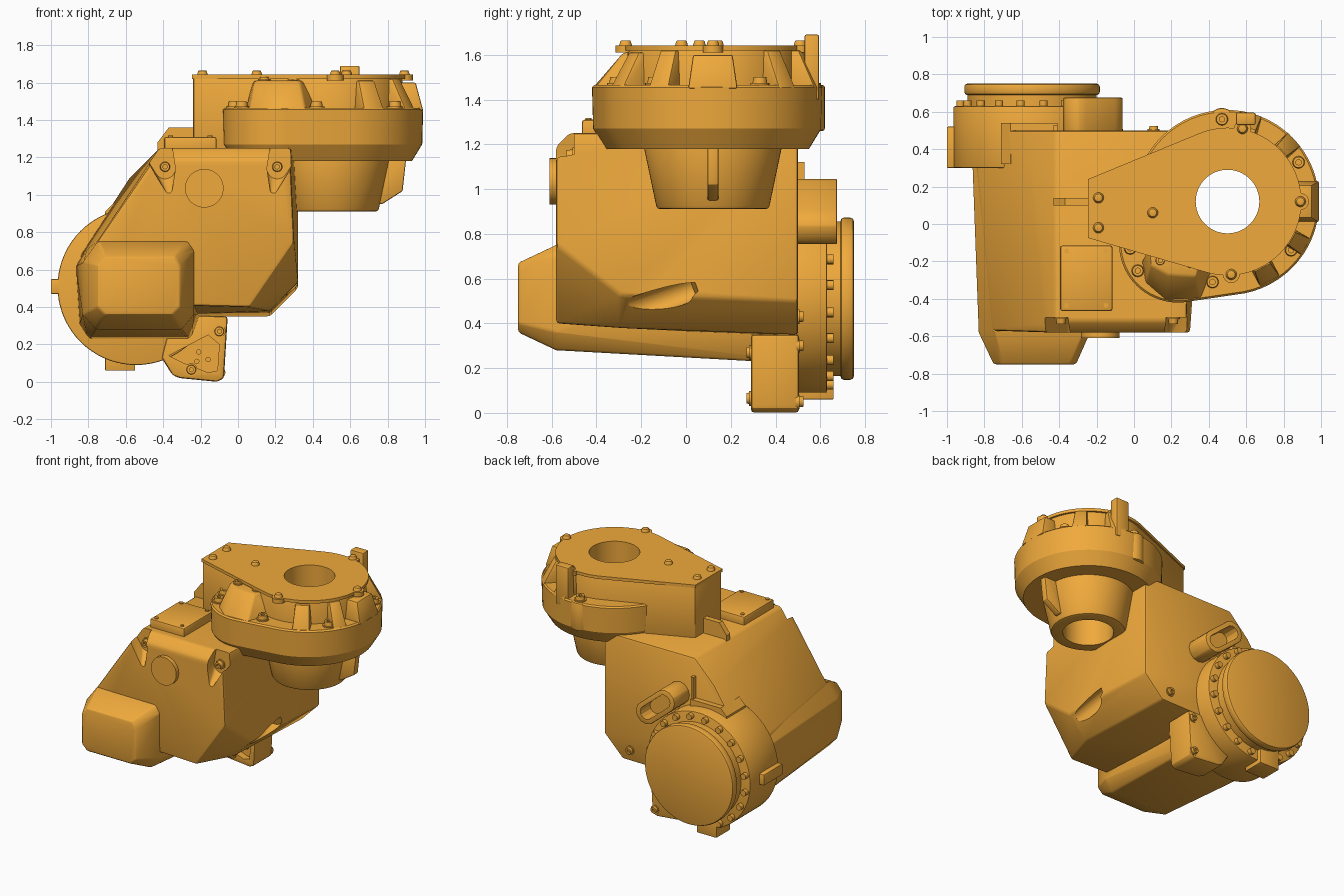
import bpy, bmesh, math
from mathutils import Vector

paint = bpy.data.materials.new("orange_paint")
paint.diffuse_color = (0.87, 0.40, 0.045, 1)


def finish(name, bm, bevel=0.0, seg=2):
    bmesh.ops.recalc_face_normals(bm, faces=bm.faces)
    me = bpy.data.meshes.new(name)
    bm.to_mesh(me)
    bm.free()
    me.materials.append(paint)
    ob = bpy.data.objects.new(name, me)
    bpy.context.collection.objects.link(ob)
    if bevel:
        m = ob.modifiers.new("bevel", 'BEVEL')
        m.width, m.segments, m.limit_method = bevel, seg, 'ANGLE'
        m.angle_limit = math.radians(30)
        apply(ob, m)
    return ob


def apply(ob, m):
    bpy.context.view_layer.objects.active = ob
    bpy.ops.object.modifier_apply(modifier=m.name)


def hull(name, pts, bevel=0.0):
    bm = bmesh.new()
    for p in pts:
        bm.verts.new(p)
    r = bmesh.ops.convex_hull(bm, input=bm.verts)
    junk = {g for g in r['geom_interior'] + r['geom_unused'] if isinstance(g, bmesh.types.BMVert)}
    bmesh.ops.delete(bm, geom=list(junk), context='VERTS')
    bmesh.ops.dissolve_limit(bm, angle_limit=0.015, verts=bm.verts, edges=bm.edges)
    return finish(name, bm, bevel)


def box(name, x, y, z, bevel=0.0):
    return hull(name, [(a, b, c) for a in x for b in y for c in z], bevel)


def prism(name, outline, y0, y1, bevel=0.0):
    return hull(name, [(x, y, z) for x, z in outline for y in (y0, y1)], bevel)


def cyl(name, p0, p1, r0, r1=None, n=48, bevel=0.0):
    p0, p1 = Vector(p0), Vector(p1)
    d = p1 - p0
    bm = bmesh.new()
    bmesh.ops.create_cone(bm, cap_ends=True, segments=n, radius1=r0,
                          radius2=r0 if r1 is None else r1, depth=d.length)
    rot = d.to_track_quat('Z', 'Y').to_matrix().to_4x4()
    bmesh.ops.transform(bm, matrix=rot, verts=bm.verts)
    bmesh.ops.translate(bm, vec=(p0 + p1) / 2, verts=bm.verts)
    return finish(name, bm, bevel)


def circle(x, y, r, n=64):
    return [(x + r * math.cos(i * math.tau / n), y + r * math.sin(i * math.tau / n)) for i in range(n)]


def cut(ob, cutter):
    m = ob.modifiers.new("cut", 'BOOLEAN')
    m.operation, m.object, m.solver = 'DIFFERENCE', cutter, 'EXACT'
    apply(ob, m)
    bpy.data.objects.remove(cutter)


def bolt(p, axis, r=0.03, h=0.035):
    p, a = Vector(p), Vector(axis)
    cyl("bolt_washer", p - a * 0.01, p + a * 0.008, r * 1.25, n=20)
    head = cyl("bolt_head", p, p + a * h, r, r * 0.85, n=20)
    cut(head, cyl("socket", p + a * h * 0.5, p + a * h * 1.5, r * 0.45, n=6))


# main arm body with faceted lower corner
body = hull("arm_body", [
    (-0.42, -0.52, 1.25), (0.28, -0.52, 1.25), (-0.45, -0.58, 1.19), (0.28, -0.58, 1.19),
    (-0.76, -0.57, 0.74), (-0.74, -0.57, 0.42), (0.30, -0.58, 0.75), (0.06, -0.58, 0.40),
    (0.32, -0.30, 0.53), (0.17, -0.30, 0.38), (-0.42, 0.50, 1.25), (0.32, 0.50, 1.25),
    (-0.58, 0.50, 1.09), (-0.86, 0.50, 0.66), (-0.84, 0.50, 0.34), (0.32, 0.50, 0.50),
    (0.17, 0.50, 0.35)], 0.015)
for x, s in ((-0.39, -1), (0.21, 1)):          # bolt pockets in the upper front corners
    cut(body, hull("pocket", [(a, y, b) for y in (-0.7, -0.50) for a, b in
        circle(x, 1.14, 0.055, 24) + circle(x + s * 0.06, 1.30, 0.09, 24)]
        + [(x - s * 0.03, -0.62, 0.97)]))
    bolt((x, -0.50, 1.15), (0, -1, 0), 0.028)
cut(body, cyl("notch", (0.32, -0.24, 0.46), (0.27, 0.04, 0.56), 0.055, n=24))
cyl("front_round_cover", (-0.18, -0.61, 1.035), (-0.18, -0.55, 1.035), 0.103)

# lower trough with tapered nose
hull("lower_trough", [
    (-0.87, 0.50, 0.62), (-0.85, 0.50, 0.30), (-0.80, 0.50, 0.22), (-0.25, 0.50, 0.22),
    (-0.20, 0.50, 0.36), (-0.80, 0.50, 0.74), (-0.20, 0.50, 0.74),
    (-0.83, -0.58, 0.64), (-0.75, -0.58, 0.75), (-0.27, -0.58, 0.75), (-0.235, -0.58, 0.70),
    (-0.235, -0.58, 0.36), (-0.30, -0.58, 0.28), (-0.76, -0.58, 0.28), (-0.83, -0.58, 0.36),
    (-0.75, -0.75, 0.62), (-0.71, -0.75, 0.67), (-0.34, -0.75, 0.67), (-0.31, -0.75, 0.62),
    (-0.31, -0.75, 0.40), (-0.35, -0.75, 0.36), (-0.71, -0.75, 0.36), (-0.75, -0.75, 0.40)], 0.012)

# cover plate on top of the body
box("top_cover_plate", (-0.395, -0.115), (-0.465, -0.115), (1.22, 1.31), 0.012)
for x in (-0.36, -0.15):
    for y in (-0.435, -0.145):
        cyl("cover_screw", (x, y, 1.30), (x, y, 1.318), 0.013, n=12)

# gear case: wide rounded housing, upper drum, lid
def layer(z, grow):
    c = circle(0.495, 0.115, 0.495 + grow) + circle(0.235, -0.105, 0.315 + grow)
    return [(x, y, z) for x, y in c]


case = hull("gear_case", layer(1.18, -0.06) + layer(1.27, -0.005) + layer(1.455, 0) + layer(1.465, -0.01))
arm = [(-0.24, -0.07), (-0.24, 0.235)]
drum = hull("upper_drum", [(x, y, z) for z, g in ((1.23, 0.005), (1.63, -0.005)) for x, y in
                           arm + circle(0.5, 0.12, 0.385 + g)], 0.01)
lid = hull("lid", [(x, y, z) for z in (1.62, 1.642) for x, y in
                   [(-0.245, -0.075), (-0.245, 0.24)] + circle(0.5, 0.12, 0.395)])
cone = cyl("output_cone", (0.5, 0.12, 0.91), (0.5, 0.12, 1.22), 0.25, 0.315, 64, 0.015)
for ob in (case, drum, lid, cone):
    cut(ob, cyl("bore", (0.5, 0.12, 0.8), (0.5, 0.12, 1.8), 0.17, n=64))
prism("cone_rib", [(0.70, 1.2), (0.90, 1.2), (0.88, 1.02), (0.77, 0.95), (0.70, 0.95)], 0.095, 0.145, 0.008)

# sloped bosses and ribs around the drum
hull("front_boss", [(0.04, -0.20, 1.45), (0.06, -0.32, 1.45), (0.17, -0.41, 1.46), (0.36, -0.40, 1.46),
                    (0.44, -0.20, 1.45), (0.08, -0.12, 1.61), (0.09, -0.22, 1.61), (0.18, -0.27, 1.61),
                    (0.33, -0.28, 1.61), (0.36, -0.18, 1.61)], 0.012)


def radial_rib(deg, half, r_top, z_top):
    a = math.radians(deg)
    u, v = Vector((math.cos(a), math.sin(a), 0)), Vector((-math.sin(a), math.cos(a), 0))
    c = Vector((0.5, 0.12, 0))
    hull("drum_rib", [c + u * r + v * (s * w) + Vector((0, 0, z)) for s in (-1, 1) for r, w, z in
                      ((0.34, half, 1.45), (0.49, half, 1.45), (0.34, half * 0.8, z_top),
                       (r_top, half * 0.8, z_top))], 0.008)


for deg, half, rt, zt in ((0, 0.11, 0.45, 1.60), (43, 0.05, 0.40, 1.62), (-30, 0.05, 0.40, 1.62),
                          (-62, 0.06, 0.40, 1.61), (75, 0.06, 0.41, 1.62)):
    radial_rib(deg, half, rt, zt)
box("lift_tab", (0.545, 0.65), (0.53, 0.595), (1.40, 1.69), 0.008)
cyl("corner_lug", (0.47, 0.545, 1.26), (0.47, 0.545, 1.465), 0.075, n=32, bevel=0.01)
prism("foot_rib", [(-0.43, 1.22), (-0.43, 1.28), (-0.37, 1.36), (-0.2, 1.36), (-0.2, 1.22)], 0.10, 0.14)
for x, y in ((-0.19, 0.14), (-0.19, -0.02), (0.1, 0.06), (0.58, 0.51), (0.89, 0.12), (0.52, -0.27)):
    cyl("lid_lug", (x, y, 1.61), (x, y, 1.642), 0.045, n=24)
    cyl("lid_bolt", (x, y, 1.63), (x, y, 1.665), 0.032, 0.022, 20, 0.006)
for x, y in ((0.88, 0.33), (0.84, -0.14), (0.42, -0.31), (0.02, -0.25), (-0.02, -0.13), (0.47, 0.56)):
    bolt((x, y, 1.465), (0, 0, 1), 0.034, 0.035)
for x, y in ((0.14, -0.195), (0.30, -0.21)):
    bolt((x, y, 1.61), (0, 0, 1), 0.026, 0.02)

# rear bearing housing and end disc
cx, cz = -0.545, 0.51
cyl("rear_housing", (cx, 0.30, cz), (cx, 0.63, cz), 0.42, n=72, bevel=0.008)
cyl("rear_neck", (cx, 0.60, cz), (cx, 0.70, cz), 0.345, n=72)
cyl("rear_disc", (cx, 0.69, cz), (cx, 0.75, cz), 0.362, n=72, bevel=0.015)
for i in range(20):
    a = math.tau * (i + 0.5) / 20
    x, z = cx + 0.388 * math.cos(a), cz + 0.388 * math.sin(a)
    cyl("ring_bolt", (x, 0.62, z), (x, 0.66, z), 0.022, n=14)
box("side_stop", (-1.0, -0.9), (0.30, 0.52), (0.47, 0.55), 0.005)
box("bottom_stop", (-0.71, -0.55), (0.50, 0.66), (0.06, 0.22), 0.005)
hull("housing_shoulder", [(x, y, z) for y in (0.32, 0.54) for x, z in
                          ((-0.71, 0.70), (-0.71, 0.91), (-0.66, 0.96), (-0.41, 0.96), (-0.41, 0.70))])
prism("shoulder_gusset", [(-0.43, 0.85), (-0.41, 0.85), (-0.41, 1.12), (-0.43, 1.12)], 0.40, 0.53)
cyl("shoulder_plug", (-0.55, 0.44, 0.94), (-0.55, 0.44, 0.985), 0.06, n=24)


# tilted hollow handle box on the rear face
def capsule(r, half):
    dx, dz = -0.77 * half, 0.64 * half
    return circle(-0.22 + dx, 0.90 + dz, r, 12) + circle(-0.22 - dx, 0.90 - dz, r, 12)


handle = prism("rear_handle_box", capsule(0.082, 0.10), 0.48, 0.675, 0.006)
cut(handle, prism("hollow", capsule(0.048, 0.095), 0.56, 0.8))

# lower bracket with front recess
bracket = prism("lower_bracket", [(-0.41, 0.13), (-0.35, 0.035), (-0.31, 0.02), (-0.11, 0.0), (-0.075, 0.02),
                                  (-0.055, 0.35), (-0.35, 0.36)], 0.29, 0.505, 0.015)
cut(bracket, prism("recess", [(-0.37, 0.14), (-0.29, 0.10), (-0.16, 0.05), (-0.11, 0.06), (-0.10, 0.20),
                              (-0.16, 0.25)], 0.2, 0.34))
for x, z in ((-0.10, 0.27), (-0.25, 0.065)):
    bolt((x, 0.29, z), (0, -1, 0), 0.027, 0.02)
for x, z in ((-0.21, 0.16), (-0.16, 0.12), (-0.22, 0.11)):
    cyl("recess_pin", (x, 0.35, z), (x, 0.32, z), 0.014, n=12)
for x, z in ((0.105, 0.43), (-0.09, 0.30), (-0.10, 0.05)):
    bolt((x, 0.50, z), (0, 1, 0), 0.026, 0.025)

bpy.ops.object.select_all(action='SELECT')
bpy.ops.object.shade_smooth_by_angle(angle=math.radians(28))
